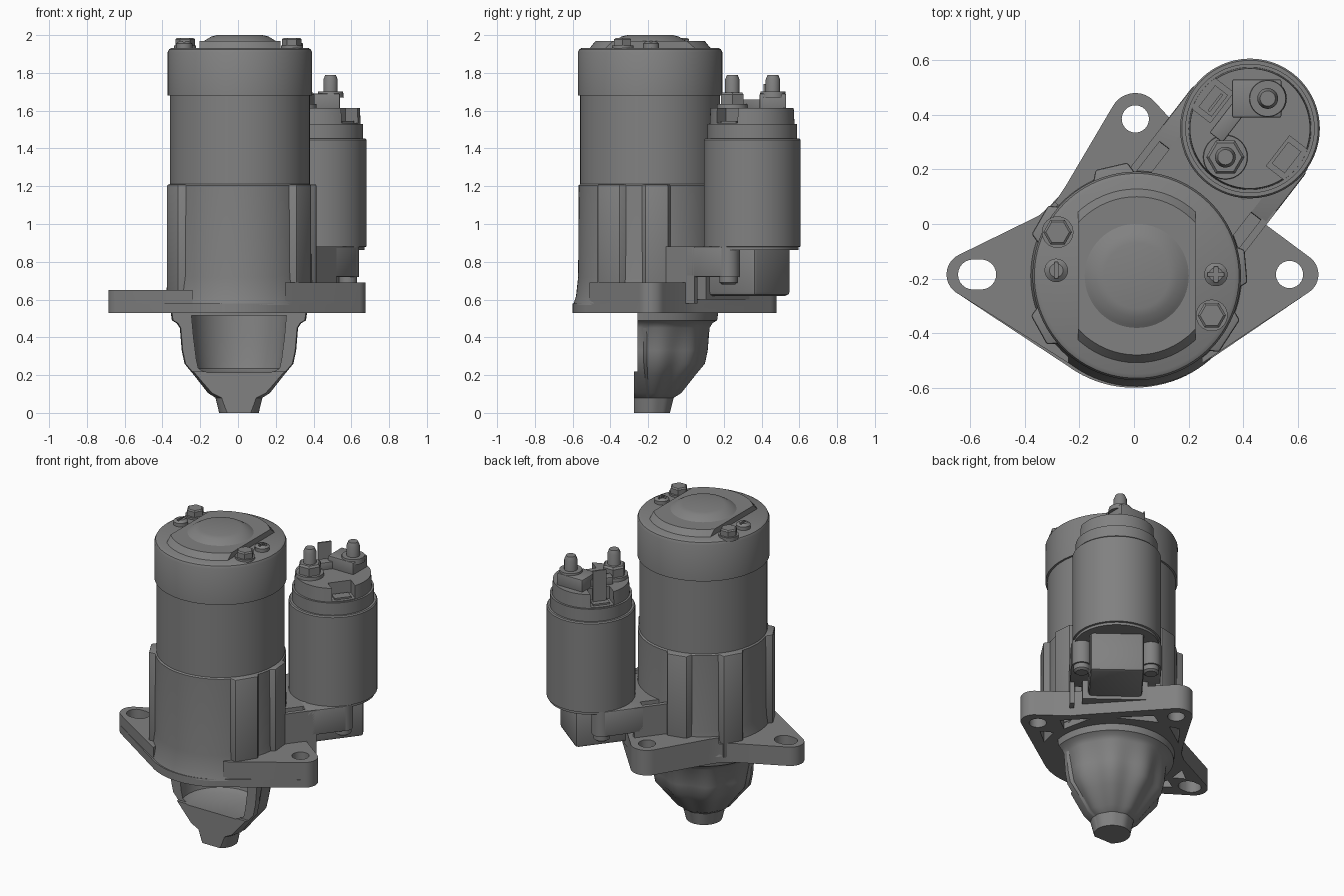
import bpy, bmesh, math
from mathutils import Vector, Matrix

if "Cube" in bpy.data.objects:
    bpy.data.objects.remove(bpy.data.objects["Cube"], do_unlink=True)

GREY = (0.22, 0.22, 0.22, 1)
metal = bpy.data.materials.new("cast_grey")
metal.use_nodes = True
metal.diffuse_color = GREY
metal.node_tree.nodes["Principled BSDF"].inputs["Base Color"].default_value = GREY

MOTOR = (0.01, -0.19)
COIL = (0.425, 0.35)
AXIS = Vector((0.61, 0.79))
SIDE = Vector((0.79, -0.61))
parts = []


def along(d, w):
    """Point at distance d from the motor toward the solenoid, w to the side."""
    return tuple(Vector(MOTOR) + AXIS * d + SIDE * w)


def finish(name, bm):
    bmesh.ops.recalc_face_normals(bm, faces=bm.faces)
    mesh = bpy.data.meshes.new(name)
    bm.to_mesh(mesh)
    bm.free()
    mesh.materials.append(metal)
    obj = bpy.data.objects.new(name, mesh)
    bpy.context.collection.objects.link(obj)
    parts.append(obj)
    return obj


def lathe(name, profile, center, seg=64, shape=None):
    """Stack rings of (radius, z); shape(angle, z) scales the radius."""
    bm = bmesh.new()
    rings = []
    for r, z in profile:
        ring = []
        for i in range(seg):
            a = math.tau * i / seg
            k = r * (shape(a, z) if shape else 1)
            ring.append(bm.verts.new((center[0] + k * math.cos(a), center[1] + k * math.sin(a), z)))
        rings.append(ring)
    for low, high in zip(rings, rings[1:]):
        for i in range(seg):
            j = (i + 1) % seg
            bm.faces.new((low[i], low[j], high[j], high[i]))
    bm.faces.new(rings[0])
    bm.faces.new(rings[-1])
    return finish(name, bm)


def prism(name, points, z0, z1, bevel=0):
    bm = bmesh.new()
    face = bm.faces.new([bm.verts.new((x, y, z0)) for x, y in points])
    top = bmesh.ops.extrude_face_region(bm, geom=[face])["geom"]
    bmesh.ops.translate(bm, vec=(0, 0, z1 - z0), verts=[v for v in top if isinstance(v, bmesh.types.BMVert)])
    if bevel:
        bmesh.ops.bevel(bm, geom=bm.edges[:], offset=bevel, segments=2, affect='EDGES', profile=0.5)
    return finish(name, bm)


def block(name, d0, d1, w0, w1, z0, z1, bevel=0):
    """Box aligned with the motor to solenoid direction."""
    return prism(name, [along(d0, w0), along(d0, w1), along(d1, w1), along(d1, w0)], z0, z1, bevel)


def arc(cx, cy, r, a0, a1, n=12):
    steps = [math.radians(a0 + (a1 - a0) * i / n) for i in range(n + 1)]
    return [(cx + r * math.cos(a), cy + r * math.sin(a)) for a in steps]


def combine(obj, tool, operation='DIFFERENCE'):
    mod = obj.modifiers.new("bool", 'BOOLEAN')
    mod.operation, mod.object, mod.solver = operation, tool, 'EXACT'
    bpy.context.view_layer.update()
    graph = bpy.context.evaluated_depsgraph_get()
    mesh = bpy.data.meshes.new_from_object(obj.evaluated_get(graph))
    obj.modifiers.clear()
    obj.data = mesh
    parts.remove(tool)
    bpy.data.objects.remove(tool, do_unlink=True)


# Motor body and rounded end cap
lathe("motor_body", [(0.37, 0.56), (0.37, 1.69)], MOTOR, 96)
lathe("end_cap", [(0.382, 1.68), (0.382, 1.91), (0.375, 1.925), (0.36, 1.933)], MOTOR, 96)
raised = lathe("cap_plateau", [(0.325, 1.925), (0.29, 1.968)], MOTOR, 64)
for s in (-1, 1):
    xs = [MOTOR[0] + s * 0.215, MOTOR[0] + s * 0.5]
    combine(raised, prism("side_cut", [(xs[0], -1), (xs[1], -1), (xs[1], 1), (xs[0], 1)], 1.8, 2.1))
lathe("cap_dome", [(0.2, 1.962), (0.18, 1.975), (0.15, 1.993), (0.12, 2.0)], MOTOR)

# Hex bolts and slotted screws on the cap
for x, y in ((-0.28, -0.03), (0.285, -0.335)):
    lathe("bolt_washer", [(0.058, 1.92), (0.058, 1.945)], (x, y), 32)
    lathe("hex_bolt", [(0.052, 1.94), (0.052, 1.978), (0.043, 1.985)], (x, y), 6)
for x, y in ((-0.285, -0.17), (0.3, -0.185)):
    screw = lathe("cap_screw", [(0.043, 1.92), (0.043, 1.955), (0.025, 1.968)], (x, y), 32)
    for a, b in ((0.007, 0.03), (0.03, 0.007))[:1 if x < 0 else 2]:
        combine(screw, prism("slot", [(x - a, y - b), (x + a, y - b), (x + a, y + b), (x - a, y + b)], 1.955, 2))

# Lower housing with flared foot and clamping bosses
lathe("lower_housing", [(0.408, 0.57), (0.392, 0.62), (0.381, 0.72), (0.378, 1.205), (0.37, 1.212)], MOTOR, 96)
for deg, reach, half in ((-33, 0.405, 0.07), (5, 0.402, 0.06), (103, 0.412, 0.06), (150, 0.41, 0.06), (209, 0.41, 0.06)):
    spin = Matrix.Rotation(math.radians(deg), 2)
    corners = [(0.3, -half - 0.05), (reach, -half), (reach, half), (0.3, half + 0.05)]
    prism("housing_boss", [tuple(Vector(MOTOR) + spin @ Vector(c)) for c in corners], 0.56, 1.21, 0.008)

# Mounting flange: thin rim plus three thicker ears
right_tip = arc(0.598, -0.185, 0.078, -54, 53)
top_tip = arc(0.005, 0.385, 0.095, 40, 150)
left_tip = arc(-0.607, -0.185, 0.08, 117, 234)
right_side = [(0.48, 0), (0.43, 0.06)]
left_side = [(-0.25, 0.14), (-0.29, 0.08), (-0.35, 0.03)]
front_rim = arc(0, -0.19, 0.41, 234, 306, 24)
flange = prism("mounting_flange", right_tip + right_side + top_tip + left_side + left_tip + front_rim, 0.53, 0.58)
combine(flange, prism("right_ear", right_tip + right_side + [(0.25, 0.1), (0.25, -0.51)], 0.54, 0.69), 'UNION')
combine(flange, prism("top_ear", top_tip + left_side[:2] + [(-0.2, 0), (0.3, 0), (0.43, 0.06)], 0.54, 0.69), 'UNION')
combine(flange, prism("left_ear", left_tip + [(-0.24, -0.51), (-0.24, 0.06), (-0.29, 0.08), (-0.35, 0.03)], 0.54, 0.65), 'UNION')
slot = arc(-0.59, -0.185, 0.055, 90, 270) + arc(-0.56, -0.185, 0.055, -90, 90)
for hole in (slot, arc(0.57, -0.185, 0.05, 0, 345, 23), arc(0.005, 0.385, 0.05, 0, 345, 23)):
    combine(flange, prism("bolt_hole", hole, 0.4, 0.8))
# Lightening pockets underneath
for pocket in ([(0.41, -0.14), (0.49, -0.08), (0.37, 0.05)], [(0.04, 0.27), (0.11, 0.31), (0.27, 0.15)],
               [(-0.04, 0.27), (-0.1, 0.29), (-0.2, 0.16)], [(-0.43, -0.17), (-0.5, -0.13), (-0.42, -0.07)],
               [(-0.43, -0.21), (-0.5, -0.25), (-0.4, -0.33)], [(0.43, -0.21), (0.5, -0.25), (0.4, -0.33)]):
    combine(flange, prism("pocket", pocket, 0.4, 0.62))


# Fluted nose cone, open at the front
def flutes(a, z):
    fade = max(0, min(1, (0.47 - z) / 0.1, (z - 0.02) / 0.1))
    return 1 - 0.07 * fade * (0.5 - 0.5 * math.cos(9 * (a - math.pi / 2))) * (math.sin(a) > -0.1)


nose_axis = (0.005, -0.19)
nose = [(0.105, 0), (0.125, 0.08), (0.165, 0.105), (0.24, 0.2), (0.29, 0.26), (0.305, 0.33), (0.315, 0.45),
        (0.33, 0.475), (0.355, 0.49), (0.362, 0.54)]
cone = lathe("nose_cone", nose, nose_axis, 108, flutes)
front = [(-0.6, -0.8), (0.6, -0.8)]
combine(cone, prism("front_cut", front + [(0.6, -0.275), (-0.6, -0.275)], -0.1, 0.6))
combine(cone, prism("upper_cut", front + [(0.6, -0.257), (-0.6, -0.257)], 0.22, 0.6))
hollow = [(0.19, 0.215), (0.225, 0.235), (0.235, 0.28), (0.25, 0.4), (0.26, 0.515)]
combine(cone, lathe("hollow", hollow, nose_axis, 64))

# Bracket carrying the solenoid
block("bracket_neck", 0.2, 0.52, -0.19, 0.19, 0.6, 0.88)
block("bracket_plate", 0.44, 0.68, -0.262, 0.262, 0.72, 0.88, 0.008)
block("lever_housing", 0.45, 0.823, -0.156, 0.156, 0.62, 0.885, 0.02)
for s in (-1, 1):
    w = sorted((s * 0.235, s * 0.262))
    block("bracket_rib", 0.28, 0.5, w[0], w[1], 0.58, 0.88)
    lathe("bracket_boss", [(0.058, 0.72), (0.058, 0.88)], along(0.68, s * 0.2), 32)
    lathe("bracket_screw", [(0.035, 0.68), (0.048, 0.69), (0.048, 0.73)], along(0.68, s * 0.2), 24)

# Solenoid can and terminal cap
lathe("solenoid_can", [(0.245, 0.862), (0.245, 0.878), (0.256, 0.88), (0.256, 1.445), (0.25, 1.452)], COIL, 96)
lathe("solenoid_rim", [(0.237, 1.44), (0.237, 1.53)], COIL, 64)
cap = lathe("terminal_cap", [(0.225, 1.52), (0.22, 1.615)], COIL, 64)
for s in (-1, 1):
    w = sorted((s * 0.13, s * 0.3))
    combine(cap, block("cap_notch", 0.61, 0.75, w[0], w[1], 1.535, 1.7))
    w = sorted((s * 0.14, s * 0.2))
    block("notch_clip", 0.63, 0.73, w[0], w[1], 1.52, 1.545)
prism("cap_block", [(0.36, 0.39), (0.54, 0.39), (0.54, 0.53), (0.36, 0.53)], 1.6, 1.69, 0.006)
block("cap_wall", 0.58, 0.72, -0.11, -0.05, 1.6, 1.66, 0.005)
block("spade_tab", 0.64, 0.72, -0.165, -0.155, 1.53, 1.74)

# Terminal studs, nuts and washers
for center, base in (((0.49, 0.46), 1.69), ((0.335, 0.245), 1.61)):
    lathe("stud_washer", [(0.07, base - 0.02), (0.066, base + 0.012)], center, 32)
    lathe("stud", [(0.038, base - 0.03), (0.038, 1.765), (0.028, 1.79)], center, 32)
lathe("nut_washer", [(0.083, 1.6), (0.08, 1.635)], (0.335, 0.245), 32)
lathe("hex_nut", [(0.07, 1.63), (0.07, 1.685), (0.06, 1.697)], (0.335, 0.245), 6)

# Smooth curved faces, keep hard edges
bpy.ops.object.select_all(action='DESELECT')
for obj in parts:
    obj.select_set(True)
bpy.context.view_layer.objects.active = parts[0]
bpy.ops.object.shade_smooth_by_angle(angle=math.radians(30))
